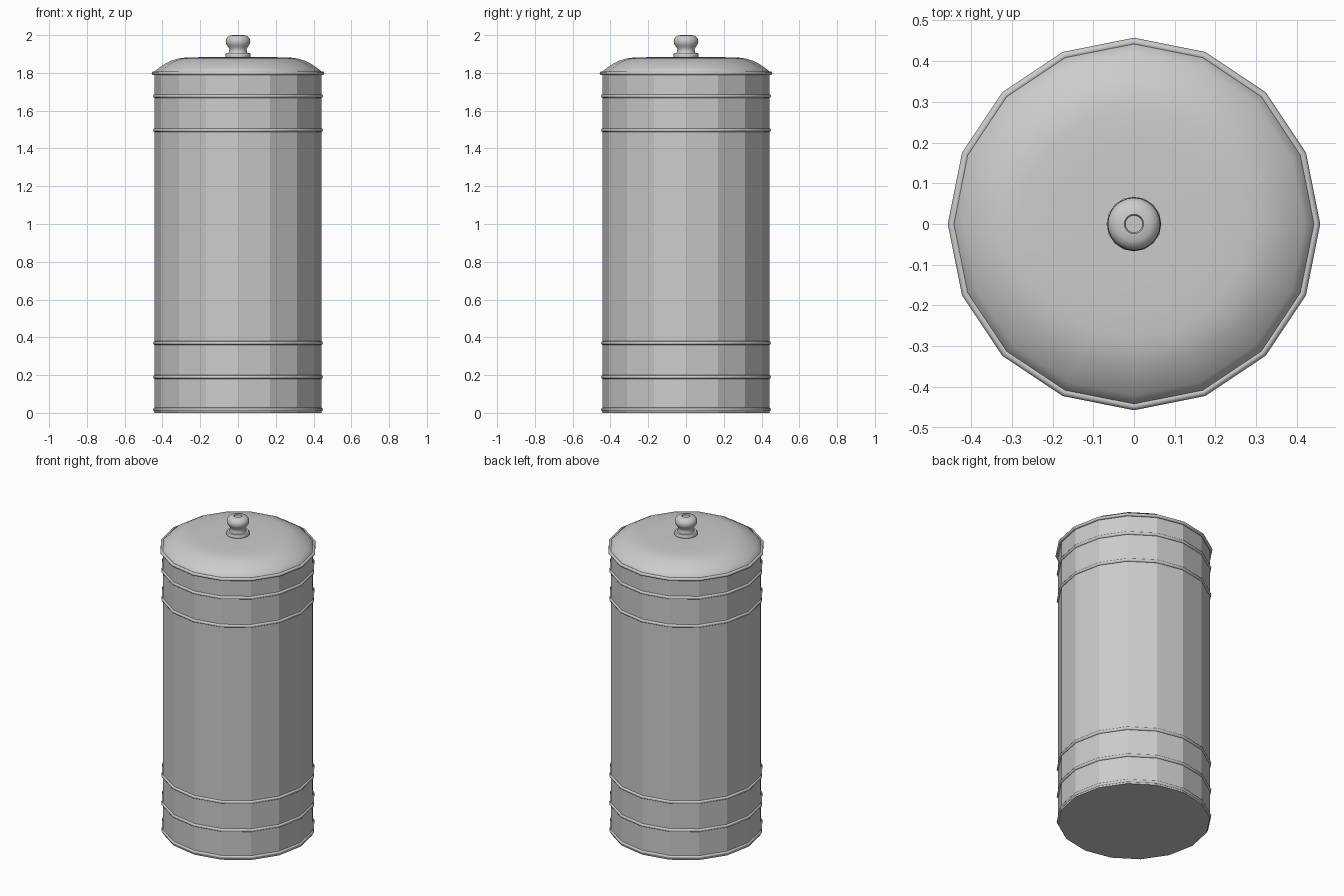
import bpy, bmesh, math

old = bpy.data.objects.get("Cube")
if old:
    bpy.data.objects.remove(old, do_unlink=True)

SIDES = 16
BODY_R = 0.441

metal = bpy.data.materials.new("light grey metal")
metal.use_nodes = True
GREY = (0.6, 0.6, 0.6, 1)
metal.diffuse_color = GREY
metal.node_tree.nodes["Principled BSDF"].inputs["Base Color"].default_value = GREY


def lathe(name, profile, sides=SIDES, closed=False, smooth=None):
    """Spin a (radius, height) profile round z; open ends are capped."""
    bm = bmesh.new()
    rings = []
    for r, z in profile:
        rings.append([bm.verts.new((r * math.cos(a), r * math.sin(a), z))
                      for a in (2 * math.pi * i / sides for i in range(sides))])
    pairs = list(zip(rings, rings[1:]))
    if closed:
        pairs.append((rings[-1], rings[0]))
    else:
        bm.faces.new(rings[0])
        bm.faces.new(rings[-1])
    for low, high in pairs:
        for i in range(sides):
            j = (i + 1) % sides
            bm.faces.new((low[i], low[j], high[j], high[i]))
    bmesh.ops.recalc_face_normals(bm, faces=bm.faces)
    mesh = bpy.data.meshes.new(name)
    bm.to_mesh(mesh)
    bm.free()
    mesh.materials.append(metal)
    obj = bpy.data.objects.new(name, mesh)
    bpy.context.collection.objects.link(obj)
    if smooth:
        bpy.ops.object.select_all(action='DESELECT')
        obj.select_set(True)
        bpy.context.view_layer.objects.active = obj
        bpy.ops.object.shade_smooth_by_angle(angle=math.radians(smooth))
    return obj


def bead(name, radius, z, size):
    """Rounded hoop with the same number of sides as the body."""
    section = [(radius + size * math.cos(a), z + size * math.sin(a))
               for a in (math.pi * k / 4 for k in range(8))]
    # 50 degrees rounds the section
    return lathe(name, section, closed=True, smooth=50)


# Faceted can body
lathe("body", [(BODY_R, 0.008), (BODY_R, 1.8)])

# Raised hoops round the body
hoops = {"base_hoop": 0.018, "lower_hoop": 0.19, "lower_middle_hoop": 0.37,
         "upper_middle_hoop": 1.497, "upper_hoop": 1.677}
for name, height in hoops.items():
    bead(name, BODY_R - 0.001, height, 0.010)
lathe("base_plate", [(BODY_R, 0), (BODY_R + 0.004, 0.012)])

# Lid: rolled rim and a smooth shallow dome
bead("lid_rim", 0.447, 1.798, 0.010)
lathe("lid", [(0.445, 1.795), (0.441, 1.808), (0.42, 1.826), (0.39, 1.846),
              (0.355, 1.864), (0.32, 1.875), (0.28, 1.881), (0.2, 1.883),
              (0.06, 1.884)], smooth=40)

# Knob: foot, neck and rounded head with a small dimple
lathe("knob_foot", [(0.065, 1.878), (0.067, 1.884), (0.067, 1.899),
                    (0.063, 1.904), (0.05, 1.905)], smooth=40)
lathe("knob", [(0.052, 1.9), (0.047, 1.912), (0.046, 1.925), (0.052, 1.938),
               (0.061, 1.95), (0.065, 1.963), (0.064, 1.977), (0.056, 1.99),
               (0.043, 1.998), (0.024, 2.0), (0.021, 1.994)],
      sides=24, smooth=50)
